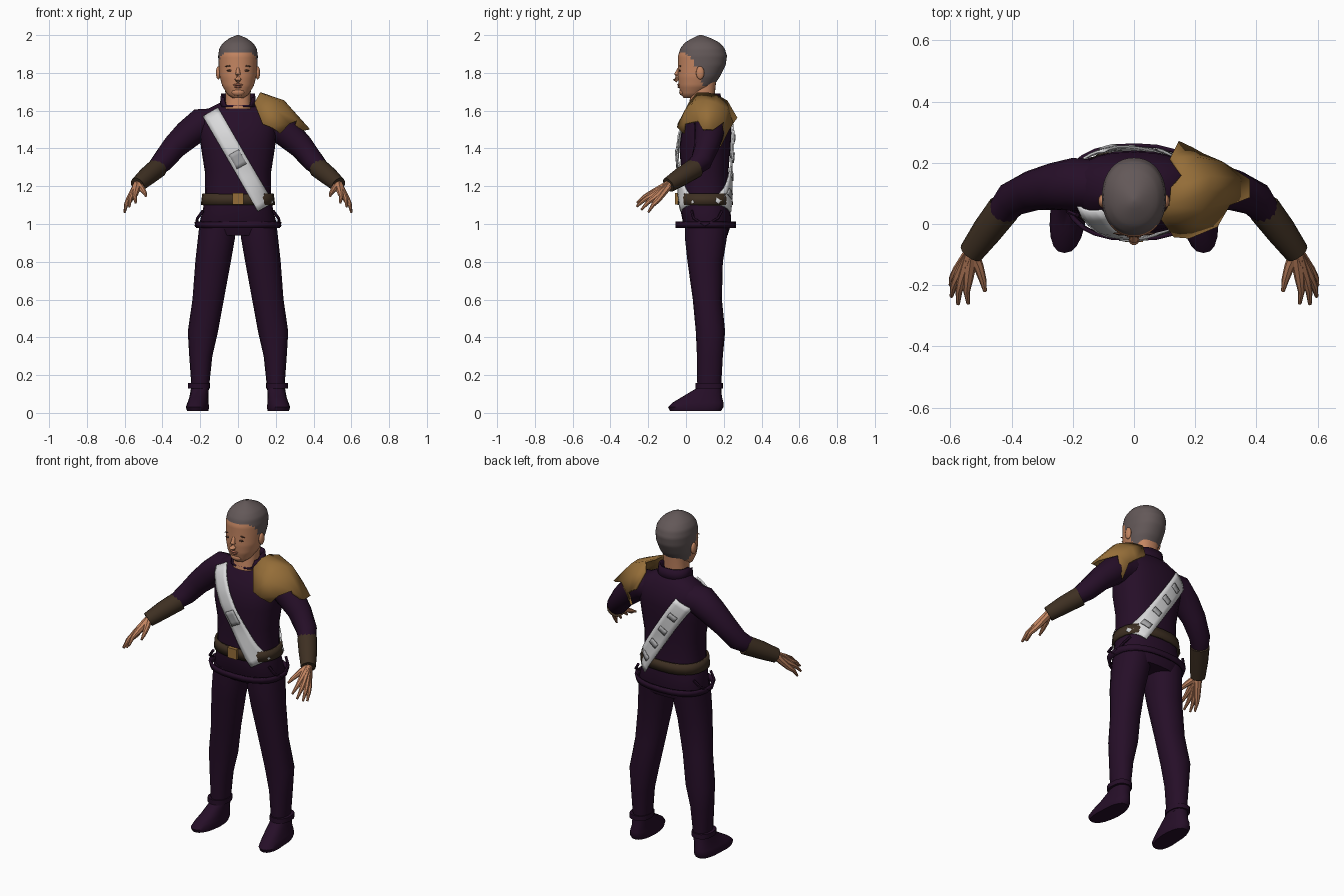
import bpy, bmesh, math
from mathutils import Vector

if "Cube" in bpy.data.objects:
    bpy.data.objects.remove(bpy.data.objects["Cube"])


def material(name, r, g, b):
    m = bpy.data.materials.new(name)
    m.diffuse_color = (r, g, b, 1)
    m.use_nodes = True
    m.node_tree.nodes["Principled BSDF"].inputs["Base Color"].default_value = m.diffuse_color
    return m


CLOTH = material("dark plum cloth", 0.019, 0.0045, 0.021)
SKIN = material("skin", 0.55, 0.235, 0.12)
HAIR = material("grey hair", 0.125, 0.098, 0.098)
GOLD = material("old gold", 0.30, 0.155, 0.04)
LEATHER = material("brown leather", 0.048, 0.029, 0.016)
WHITE = material("white sash", 0.70, 0.70, 0.71)
GREY = material("grey metal", 0.38, 0.38, 0.39)
DARK = material("dark brow", 0.09, 0.04, 0.025)
LIPS = material("lips", 0.40, 0.14, 0.085)


def build(name, verts, faces, mats, solid=0):
    me = bpy.data.meshes.new(name)
    me.from_pydata([tuple(v) for v in verts], [], faces)
    bm = bmesh.new()
    bm.from_mesh(me)
    bmesh.ops.recalc_face_normals(bm, faces=bm.faces)
    bm.to_mesh(me)
    bm.free()
    ob = bpy.data.objects.new(name, me)
    bpy.context.collection.objects.link(ob)
    for m in mats:
        me.materials.append(m)
    if solid:
        mod = ob.modifiers.new("thickness", 'SOLIDIFY')
        mod.thickness, mod.offset = solid, 0
    return ob


def skin_rings(name, rings, mat, caps=True, solid=0):
    n = len(rings[0])
    verts = [v for r in rings for v in r]
    faces = [(i * n + j, i * n + (j + 1) % n, (i + 1) * n + (j + 1) % n, (i + 1) * n + j)
             for i in range(len(rings) - 1) for j in range(n)]
    if caps:
        faces += [tuple(range(n)), tuple(range(len(verts) - n, len(verts)))]
    return build(name, verts, faces, [mat], solid)


def ring(row, n=24, e=2.4):
    """Rounded horizontal section; row = z, centre x, half width, front y, back y."""
    z, cx, hw, yf, yb = row
    pts = []
    for k in range(n):
        c, s = math.cos(2 * math.pi * k / n), math.sin(2 * math.pi * k / n)
        f = lambda q: math.copysign(abs(q) ** (2 / e), q)
        pts.append((cx + hw * f(c), (yf + yb) / 2 + (yb - yf) / 2 * f(s), z))
    return pts


def row_at(rows, z):
    for a, b in zip(rows, rows[1:]):
        if z <= b[0]:
            t = max(0, (z - a[0]) / (b[0] - a[0]))
            return [p + (q - p) * t for p, q in zip(a, b)]
    return list(rows[-1])


def surf(rows, x, z, side, off, e=2.4):
    """Point on the front (side -1) or back (side 1) of a profiled body."""
    _, cx, hw, yf, yb = row_at(rows, z)
    q = min(0.97, abs(x - cx) / hw)
    y = (yf + yb) / 2 + side * ((yb - yf) / 2 * (1 - q ** e) ** (1 / e) + off)
    return Vector((x, y, z))


def tube(name, pts, radii, mat, n=14):
    pts = [Vector(p) for p in pts]
    rings = []
    for i, p in enumerate(pts):
        t = (pts[min(i + 1, len(pts) - 1)] - pts[max(i - 1, 0)]).normalized()
        u = t.cross(Vector((0, 0, 1))).normalized()
        v = t.cross(u)
        rings.append([p + radii[i] * (u * math.cos(a) + v * math.sin(a))
                      for a in (2 * math.pi * k / n for k in range(n))])
    return skin_rings(name, rings, mat)


def blob(name, loc, size, mat, rot=0):
    bpy.ops.mesh.primitive_uv_sphere_add(segments=12, ring_count=8, location=loc, rotation=(0, rot, 0))
    ob = bpy.context.object
    ob.name, ob.scale = name, size
    ob.data.materials.append(mat)


def grown(rows, z, d):
    r = row_at(rows, z)
    return [z, r[1], r[2] + d, r[3] - d, r[4] + d]


# Tunic body
TORSO = [(0.94, 0, .185, .01, .22), (1.0, 0, .205, -.015, .24), (1.08, 0, .185, -.03, .235),
         (1.16, 0, .174, -.03, .23), (1.28, 0, .176, -.025, .225), (1.4, 0, .195, -.035, .235),
         (1.48, 0, .205, -.025, .24), (1.55, 0, .205, .0, .235), (1.6, 0, .18, .035, .21),
         (1.63, 0, .12, .05, .195), (1.65, 0, .08, .06, .17)]
skin_rings("tunic", [ring(r) for r in TORSO], CLOTH)

# Hem band around the hips and belt with buckle
skin_rings("hem_band", [ring((z, 0, w, -.05, .258)) for z, w in
                        ((.98, .215), (1.012, .226))], CLOTH, False, .012)
skin_rings("belt", [ring(grown(TORSO, z, .009)) for z in (1.10, 1.16)], LEATHER, False, .012)
bpy.ops.mesh.primitive_cube_add(size=1, location=(0, -.048, 1.133))
buckle = bpy.context.object
buckle.name, buckle.scale = "belt_buckle", (.06, .022, .06)
buckle.data.materials.append(GOLD)

# Collar, dipping at the front, and neck
collar = [ring((1.62, 0, .092, .02, .185)), ring((1.69, 0, .085, .02, .178))]
collar[1] = [(x, y, z - (.06 if y < .04 else .02 if y < .08 else 0)) for x, y, z in collar[1]]
skin_rings("collar", collar, CLOTH, False, .01)
skin_rings("neck", [ring(r) for r in ((1.61, 0, .072, .012, .15), (1.66, 0, .066, .02, .15),
                                      (1.76, 0, .07, .03, .16))], SKIN)

# Head with hair assigned by a sloping hairline
HEAD = [(1.667, 0, .03, -.012, .05), (1.685, 0, .055, -.026, .09), (1.73, 0, .083, -.038, .145),
        (1.78, 0, .097, -.043, .18), (1.84, 0, .103, -.042, .21), (1.89, 0, .105, -.042, .217),
        (1.93, 0, .099, -.03, .205), (1.96, 0, .079, -.006, .178), (1.985, 0, .043, .035, .13),
        (2.0, 0, .006, .07, .085)]
head = skin_rings("head", [ring(row_at(HEAD, 1.667 + .333 * i / 36), 40, 2.15)
                           for i in range(37)], SKIN)
head.data.materials.append(HAIR)
for p in head.data.polygons:
    y, z = p.center.y, p.center.z
    line = 1.905 if y < .0 else 1.905 - 1.1 * y if y < .05 else 1.80 if y < .085 else 1.735
    p.material_index = int(z > line)

# Face features
tube("nose", [(0, -.036, 1.825), (0, -.05, 1.79), (0, -.052, 1.767), (0, -.042, 1.758)],
     [.008, .014, .018, .012], SKIN, 10)
blob("chin", (0, -.018, 1.698), (.035, .018, .02), SKIN)
for y, z, w in ((0, 1.737, .026), (.001, 1.726, .02)):
    blob("lip", surf(HEAD, 0, z, -1, 0, 2.15), (w, .008, .006), LIPS)
for s in (1, -1):
    blob("ear", (s * .104, .075, 1.80), (.013, .022, .035), SKIN)
    blob("eye", surf(HEAD, s * .042, 1.812, -1, -.001, 2.15), (.019, .005, .005), DARK)
    blob("eyebrow", surf(HEAD, s * .045, 1.837, -1, -.001, 2.15), (.025, .004, .0035), DARK, s * .12)

# Limbs, built for both sides
LEG = [(.12, .2, .045, .06, .185), (.3, .197, .061, .058, .195), (.43, .186, .08, .052, .207),
       (.6, .158, .083, .036, .19), (.8, .132, .094, .008, .195), (.92, .115, .098, -.005, .215),
       (1.0, .108, .096, -.005, .225)]
FOOT = [(.01, .212, .055, -.085, .185), (.03, .213, .06, -.095, .198), (.055, .211, .055, -.07, .198),
        (.085, .207, .05, -.02, .19), (.13, .202, .047, .055, .187), (.16, .2, .045, .062, .183)]
TIPS = [(.60, -.20, 1.062), (.597, -.237, 1.075), (.575, -.262, 1.092), (.542, -.26, 1.112)]
KNUCKLES = [(.577, -.152, 1.125), (.572, -.168, 1.14), (.56, -.178, 1.153), (.542, -.178, 1.165)]


def flip(rows, s):
    return [(r[0], s * r[1], *r[2:]) for r in rows]


for s, side in ((1, "left"), (-1, "right")):
    mx = lambda pts: [(s * x, y, z) for x, y, z in pts]
    skin_rings(side + "_leg", [ring(r, 16, 2.2) for r in flip(LEG, s)], CLOTH)
    # Boot tapers to a toe that turns slightly outward
    rings = [ring(r, 20) for r in flip(FOOT, s)]
    rings = [[(x + s * max(0, .05 - y) * .1, y, z) for x, y, z in r] for r in rings]
    skin_rings(side + "_boot", rings, CLOTH)
    skin_rings(side + "_ankle_band", [ring((z, s * .206, .058, .05, .197), 16)
                                      for z in (.13, .158)], CLOTH)
    # Side loop hanging from the hip
    tube(side + "_hip_loop", mx([(.185, .03, 1.07), (.215, .04, 1.03), (.222, .10, .99),
                                 (.215, .17, 1.03), (.185, .19, 1.07)]), [.008] * 5, CLOTH, 6)
    tube(side + "_sleeve", mx([(.12, .125, 1.53), (.2, .13, 1.528), (.265, .122, 1.475),
                               (.335, .108, 1.41), (.40, .08, 1.33), (.45, .02, 1.28)]),
         [.085, .086, .077, .066, .058, .043], CLOTH)
    tube(side + "_bracer", mx([(.425, .05, 1.297), (.48, -.022, 1.253), (.532, -.093, 1.207)]),
         [.054, .05, .041], LEATHER)
    wrist = (.53, -.09, 1.208)
    for k, t in zip(KNUCKLES, TIPS):
        mid = [(a + b) / 2 + d for a, b, d in zip(k, t, (.005, 0, .006))]
        tube(side + "_finger", mx([wrist, k, mid, t]), [.024, .017, .0115, .006], SKIN, 8)
    tube(side + "_thumb", mx([wrist, (.508, -.14, 1.185), (.494, -.185, 1.165), (.487, -.22, 1.148)]),
         [.022, .017, .012, .006], SKIN, 8)


# Diagonal sash, one strip on the chest and one on the back
def strip(name, a, b, width, side, off, mat, n=18, m=4):
    a, b = Vector(a), Vector(b)
    d = (b - a).normalized()
    across = Vector((-d.y, d.x)) * width
    verts = []
    for i in range(n + 1):
        for j in range(m + 1):
            p = a.lerp(b, i / n) + across * (j / m - .5)
            verts.append(surf(TORSO, p.x, p.y, side, off))
    w = m + 1
    faces = [(i * w + j, i * w + j + 1, i * w + w + j + 1, i * w + w + j)
             for i in range(n) for j in range(m)]
    return build(name, verts, faces, [mat], .008)


strip("sash_front", (-.145, 1.592), (.145, 1.09), .092, -1, .014, WHITE)
strip("sash_front_clasp", (-.022, 1.38), (.02, 1.305), .06, -1, .021, GREY, 4)
strip("sash_back", (-.14, 1.53), (.15, 1.09), .10, 1, .015, WHITE)
for i in range(4):
    x, z = -.085 + .063 * i, 1.447 - .095 * i
    strip("sash_back_plate", (x - .008, z + .012), (x + .01, z - .015), .05, 1, .022, GREY, 2)

# Jagged shoulder cape: columns run front to back, rows from neck to arm
CAPE = [((.13, -.038, 1.53), (.18, -.042, 1.51), (.225, -.012, 1.48)),
        ((.087, .02, 1.64), (.20, .0, 1.60), (.27, -.005, 1.53)),
        ((.115, .06, 1.69), (.22, .05, 1.645), (.31, .065, 1.545)),
        ((.122, .12, 1.69), (.24, .11, 1.65), (.375, .09, 1.50)),
        ((.155, .16, 1.68), (.25, .155, 1.64), (.375, .145, 1.50)),
        ((.118, .215, 1.65), (.20, .215, 1.61), (.285, .20, 1.54)),
        ((.144, .267, 1.56), (.19, .245, 1.53), (.225, .225, 1.50))]
verts = [v for c in CAPE for v in c] + [(.235, .18, 1.41), (.29, .11, 1.485)]
faces = [(3 * i + j, 3 * i + j + 1, 3 * i + j + 4, 3 * i + j + 3) for i in range(6) for j in range(2)]
faces += [(17, 20, 21), (8, 11, 22)]
build("shoulder_cape", verts, faces, [GOLD], .012)

# Smooth shading with crisp edges
for ob in bpy.context.scene.objects:
    ob.select_set(True)
    bpy.context.view_layer.objects.active = ob
bpy.ops.object.shade_smooth_by_angle(angle=math.radians(42))
